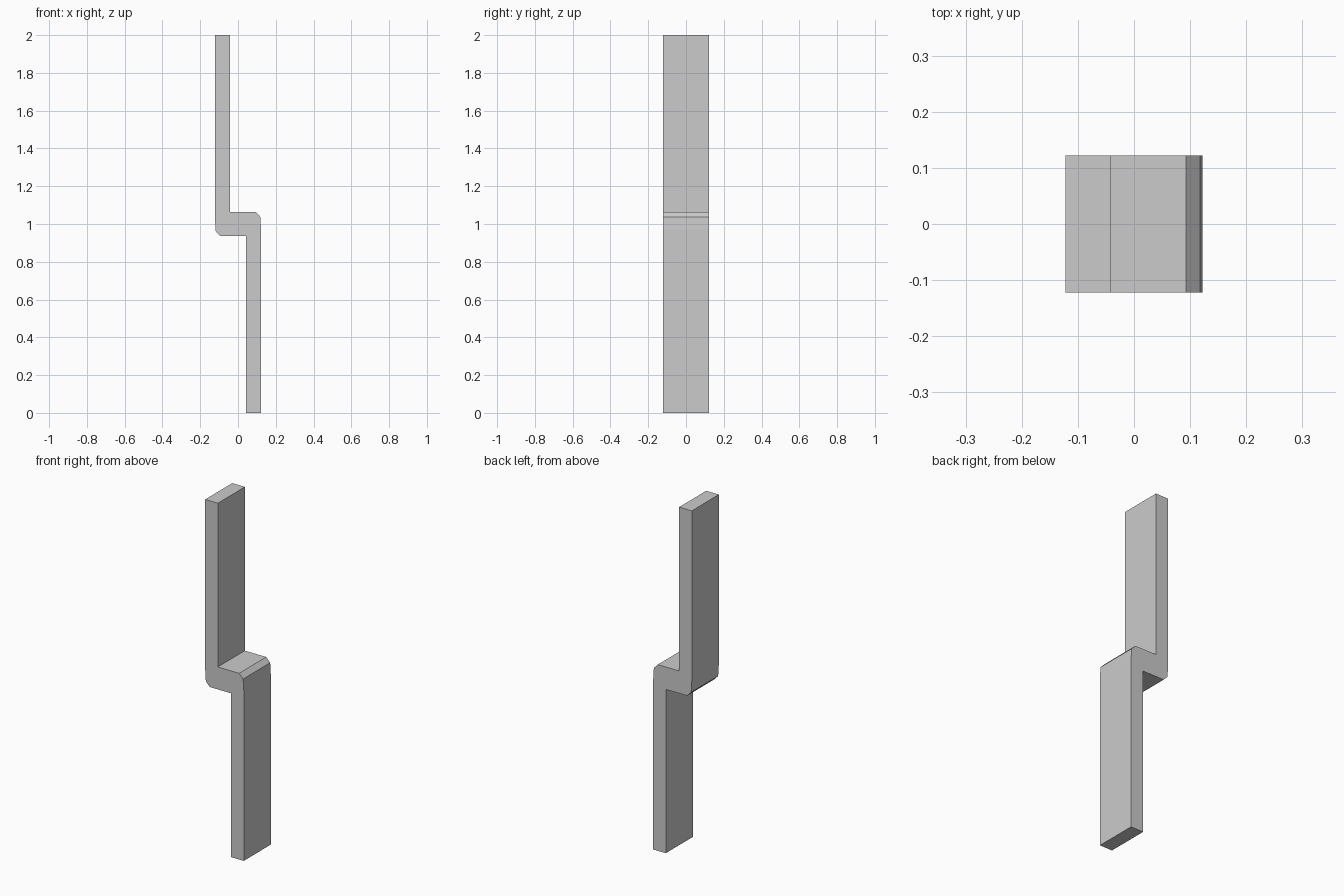
import bpy, bmesh

if "Cube" in bpy.data.objects:
    bpy.data.objects.remove(bpy.data.objects["Cube"])

# Half of the Z-shaped side profile (x, z relative to mid height), bottom leg
half = [
    (0.042, -0.064), (0.042, -1.0), (0.122, -1.0),
    (0.122, -0.03), (0.118, 0.038), (0.093, 0.064),
]
# The other half is the same, turned 180 degrees
profile = half + [(-x, -z) for x, z in half]
HALF_DEPTH = 0.122

# Extrude the profile along y
bm = bmesh.new()
face = bm.faces.new([bm.verts.new((x, -HALF_DEPTH, z + 1.0)) for x, z in profile])
ext = bmesh.ops.extrude_face_region(bm, geom=[face], use_keep_orig=True)
verts = [g for g in ext["geom"] if isinstance(g, bmesh.types.BMVert)]
bmesh.ops.translate(bm, verts=verts, vec=(0, 2 * HALF_DEPTH, 0))
bmesh.ops.recalc_face_normals(bm, faces=bm.faces)

mesh = bpy.data.meshes.new("offset_bracket")
bm.to_mesh(mesh)
bm.free()
obj = bpy.data.objects.new("offset_bracket", mesh)
bpy.context.collection.objects.link(obj)
